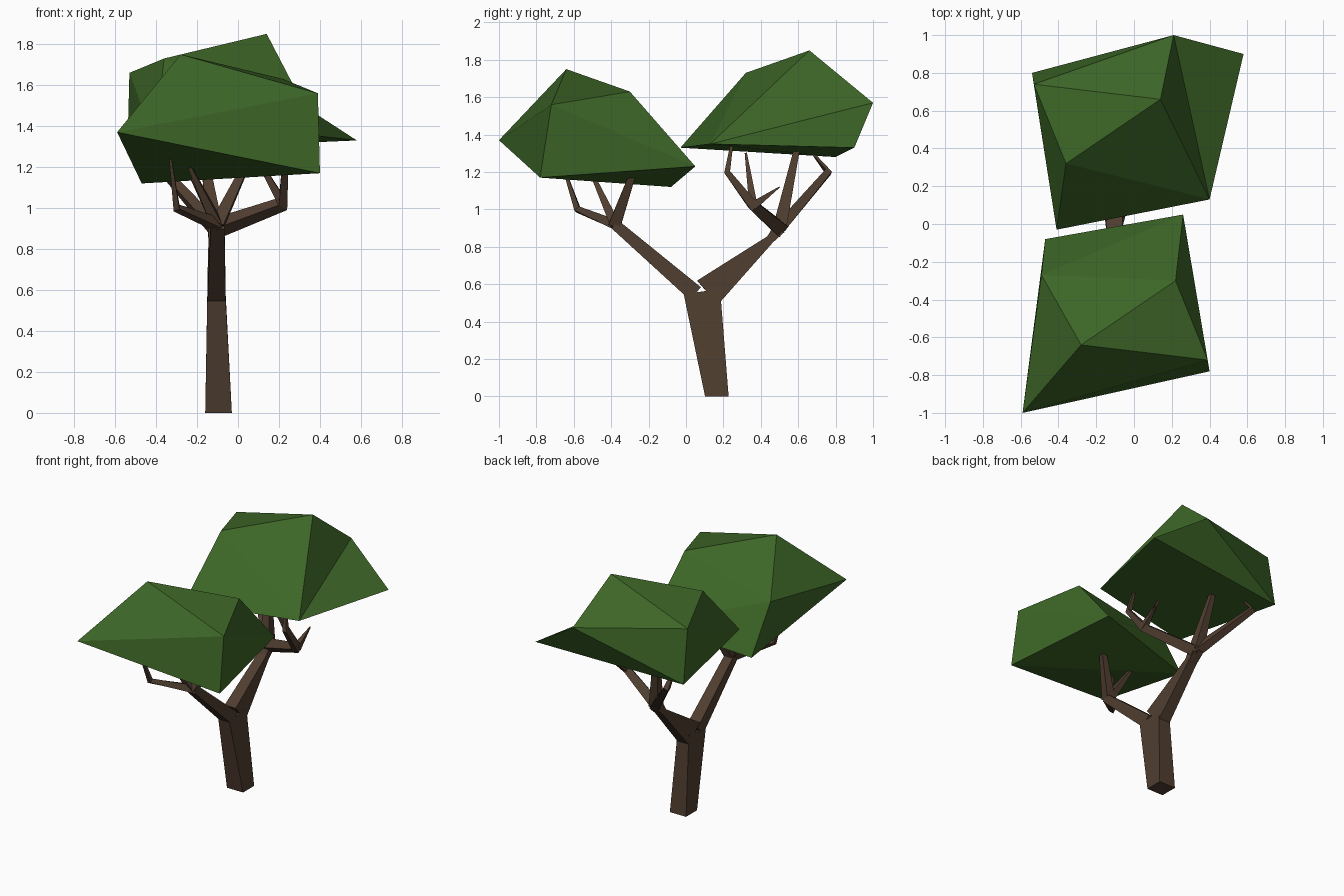
import bpy, bmesh
from mathutils import Vector

cube = bpy.data.objects.get("Cube")
if cube:
    bpy.data.objects.remove(cube, do_unlink=True)


def material(name, rgb):
    m = bpy.data.materials.new(name)
    m.use_nodes = True
    m.diffuse_color = (*rgb, 1)
    m.node_tree.nodes["Principled BSDF"].inputs["Base Color"].default_value = (*rgb, 1)
    return m


BARK = material("brown_bark", (0.08, 0.048, 0.03))
LEAF = material("green_leaves", (0.046, 0.132, 0.02))


def finish(name, bm, mat):
    bmesh.ops.recalc_face_normals(bm, faces=bm.faces)
    mesh = bpy.data.meshes.new(name)
    bm.to_mesh(mesh)
    bm.free()
    mesh.materials.append(mat)
    ob = bpy.data.objects.new(name, mesh)
    bpy.context.collection.objects.link(ob)
    return ob


def limb(name, *stops):
    """Four-sided tapering limb; each stop is (point, half width, half depth)."""
    bm = bmesh.new()
    pts = [Vector(s[0]) for s in stops]
    rings = []
    for i, (p, (_, a, b)) in enumerate(zip(pts, stops)):
        t = (pts[min(i + 1, len(pts) - 1)] - pts[max(i - 1, 0)]).normalized()
        if p.z == 0:
            t = Vector((0, 0, 1))
        u = Vector((1, 0, 0)) - t * t.x
        u.normalize()
        v = t.cross(u)
        corners = ((-1, -1), (1, -1), (1, 1), (-1, 1))
        rings.append([bm.verts.new(p + u * a * i + v * b * j) for i, j in corners])
    for lo, hi in zip(rings, rings[1:]):
        for k in range(4):
            n = (k + 1) % 4
            bm.faces.new((lo[k], lo[n], hi[n], hi[k]))
    bm.faces.new(rings[0])
    bm.faces.new(rings[-1])
    finish(name, bm, BARK)


def twig(name, *points, r=0.026, tip=0.006):
    last = len(points) - 1
    radii = [r + (tip - r) * i / last for i in range(last + 1)]
    limb(name, *[(p, q, q) for p, q in zip(points, radii)])


def canopy(name, points, faces=None):
    """Faceted leaf mass: listed faces, or the hull of the points."""
    bm = bmesh.new()
    verts = {k: bm.verts.new(p) for k, p in points.items()}
    if faces:
        for f in faces.split():
            bm.faces.new([verts[c] for c in f])
    else:
        bmesh.ops.convex_hull(bm, input=bm.verts)
    finish(name, bm, LEAF)


# Trunk and its two main boughs
front_node = (-0.10, -0.38, 0.92)
back_node = (-0.11, 0.50, 0.90)
limb("trunk", ((-0.095, 0.165, 0), 0.065, 0.063),
     ((-0.105, 0.085, 0.56), 0.045, 0.098))
limb("front_bough", ((-0.105, 0.05, 0.55), 0.045, 0.045),
     (front_node, 0.034, 0.028))
limb("back_bough", ((-0.105, 0.115, 0.555), 0.045, 0.085),
     ((-0.11, 0.45, 0.84), 0.034, 0.022), (back_node, 0.036, 0.034))

# Twigs holding the front canopy
twig("front_outer_twig", front_node, (-0.30, -0.58, 1.00), (-0.33, -0.66, 1.24))
twig("front_spike_twig", front_node, (-0.26, -0.53, 1.25))
twig("front_inner_twig", front_node, (-0.26, -0.27, 1.22))
twig("front_side_twig", front_node, (0.05, -0.27, 1.23), r=0.032, tip=0.015)

# Twigs holding the back canopy
bend = (0.22, 0.36, 1.02)
twig("back_side_twig", back_node, bend, (0.23, 0.22, 1.20), (0.20, 0.25, 1.38), r=0.036)
twig("back_short_twig", bend, (0.23, 0.50, 1.12), r=0.022, tip=0.003)
twig("back_thin_twig", bend, (0.06, 0.32, 1.30), r=0.022)
twig("back_upright_twig", back_node, (-0.19, 0.61, 1.40), r=0.036, tip=0.012)
twig("back_outer_twig", back_node, (-0.38, 0.76, 1.20), (-0.38, 0.67, 1.31), r=0.03)

# Leaf masses
canopy("front_canopy", dict(
    A=(-0.59, -1.0, 1.37), B=(-0.28, -0.64, 1.75), C=(0.39, -0.72, 1.56),
    D=(0.22, -0.30, 1.63), E=(0.26, 0.05, 1.23), F=(-0.47, -0.08, 1.12),
    G=(0.40, -0.78, 1.17), H=(-0.49, -0.27, 1.46)))
canopy("back_canopy", dict(
    T=(0.14, 0.66, 1.85), U=(-0.36, 0.32, 1.73), V=(-0.53, 0.74, 1.66),
    W=(0.21, 1.0, 1.57), X=(0.58, 0.90, 1.33), Y=(-0.54, 0.80, 1.28),
    Z=(-0.41, -0.03, 1.33), R=(0.40, 0.13, 1.35)),
    "TUV TVW TWR WXR UTR URZ UZV VZY VYW WYX YZR YRX")
